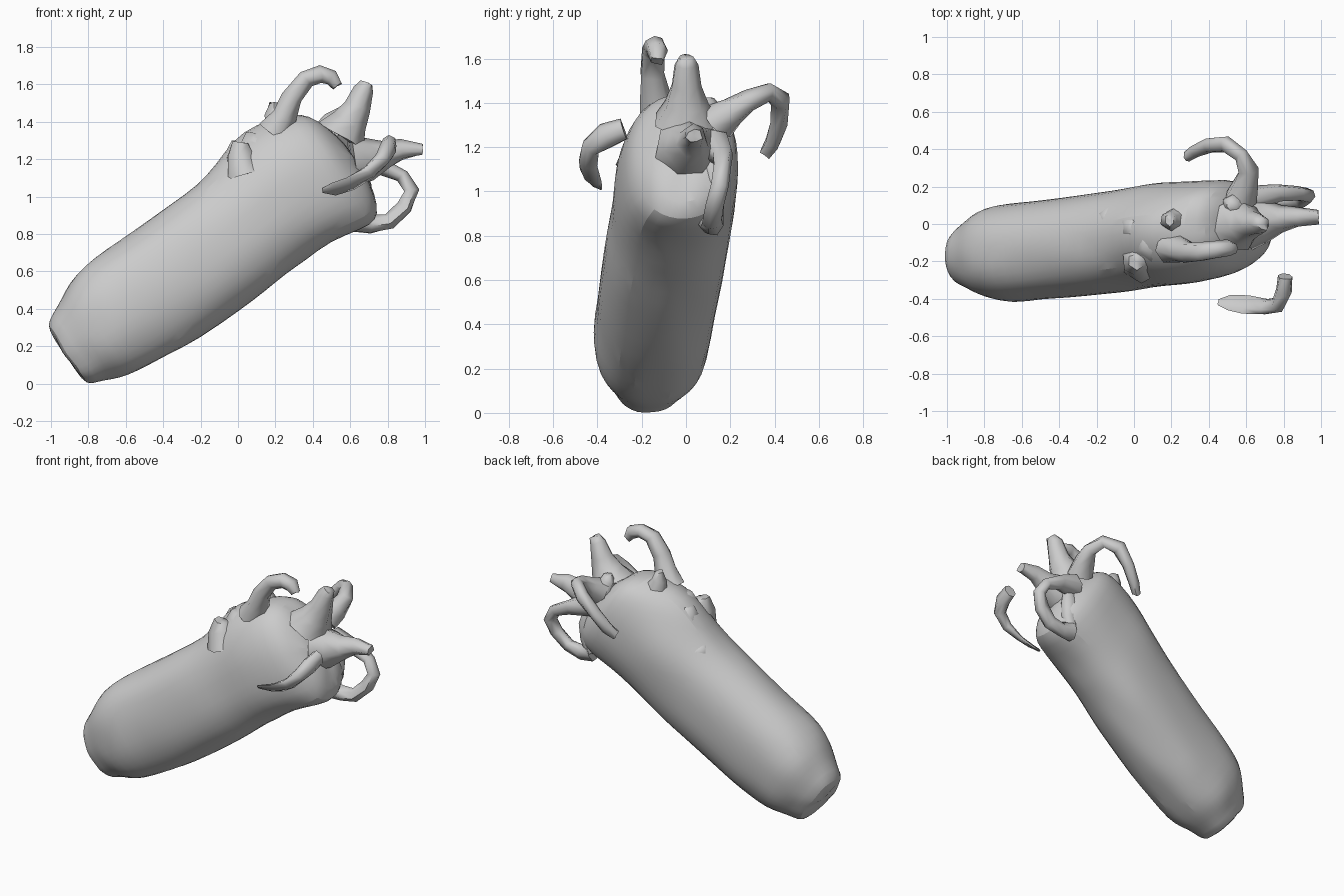
import bpy, bmesh, math, random
from mathutils import Vector

random.seed(4)


def finish(name, rings, subdiv=0, angle=35, rough=0.0):
    """Skin a list of rings with closed ends, optionally roughening the surface."""
    bm = bmesh.new()
    vs = [[bm.verts.new(p + Vector([random.uniform(-rough, rough) for _ in range(3)]))
           for p in r] for r in rings]
    n = len(vs[0])
    for a, b in zip(vs, vs[1:]):
        for i in range(n):
            j = (i + 1) % n
            bm.faces.new((a[i], a[j], b[j], b[i]))
    for end in (vs[0], vs[-1]):
        c = bm.verts.new(sum((v.co for v in end), Vector()) / n)
        for i in range(n):
            bm.faces.new((end[i], end[(i + 1) % n], c))
    bmesh.ops.recalc_face_normals(bm, faces=bm.faces)
    me = bpy.data.meshes.new(name)
    bm.to_mesh(me)
    bm.free()
    ob = bpy.data.objects.new(name, me)
    bpy.context.collection.objects.link(ob)
    if subdiv:
        m = ob.modifiers.new("soften", 'SUBSURF')
        m.levels = m.render_levels = subdiv
    bpy.ops.object.select_all(action='DESELECT')
    ob.select_set(True)
    bpy.context.view_layer.objects.active = ob
    bpy.ops.object.shade_smooth_by_angle(angle=math.radians(angle))
    return ob


def tube(name, pts, ref=(0, 0, 1), sides=7, rough=0.007):
    """Tapered tube; each point is x, y, z, radius along ref, optional cross radius."""
    P = [Vector(p[:3]) for p in pts]
    rings, prev, v = [], None, Vector(ref)
    for i, p in enumerate(P):
        t = (P[min(i + 1, len(P) - 1)] - P[max(i - 1, 0)]).normalized()
        if prev:
            v = prev.rotation_difference(t) @ v
        v = (v - t * v.dot(t)).normalized()
        u = t.cross(v)
        rv, ru = pts[i][3], pts[i][-1]
        rings.append([p + v * rv * math.cos(a) + u * ru * math.sin(a)
                      for a in (2 * math.pi * k / sides for k in range(sides))])
        prev = t
    return finish(name, rings, angle=65, rough=rough)


# Tilted trunk: x, y, z of centre, half height, half width, crest height on top
stations = [
    (-0.925, -0.17, 0.155, 0.11, 0.10, 0),
    (-0.915, -0.17, 0.155, 0.195, 0.15, 0),
    (-0.87, -0.17, 0.19, 0.22, 0.175, 0),
    (-0.81, -0.16, 0.24, 0.255, 0.215, 0),
    (-0.75, -0.155, 0.285, 0.295, 0.25, 0),
    (-0.65, -0.155, 0.36, 0.32, 0.268, 0),
    (-0.53, -0.14, 0.435, 0.33, 0.27, 0),
    (-0.40, -0.13, 0.515, 0.337, 0.27, 0),
    (-0.165, -0.10, 0.68, 0.343, 0.272, 0),
    (-0.04, -0.085, 0.775, 0.342, 0.275, 0.0),
    (0.085, -0.065, 0.87, 0.34, 0.277, 0.03),
    (0.19, -0.05, 0.955, 0.345, 0.278, 0.07),
    (0.31, -0.04, 1.05, 0.35, 0.278, 0.06),
    (0.48, -0.018, 1.14, 0.368, 0.262, 0.0),
    (0.56, -0.005, 1.155, 0.34, 0.225, 0),
    (0.61, 0.0, 1.165, 0.26, 0.17, 0),
    (0.64, 0.0, 1.18, 0.14, 0.11, 0),
]
perp, side = Vector((-0.54, 0, 0.84)), Vector((0, 1, 0))
rings = []
for x, y, z, h, w, crest in stations:
    ring = []
    for k in range(20):
        a = 2 * math.pi * k / 20
        c, s = math.cos(a), math.sin(a)
        f = (abs(c) ** 2.4 + abs(s) ** 2.4) ** (-1 / 2.4)
        lift = h * c * f + crest * max(c, 0) ** 4
        ring.append(Vector((x, y, z)) + perp * lift + side * w * s * f)
    rings.append(ring)
finish("trunk", rings, subdiv=1, angle=30, rough=0.009)

# Curled tendrils
tube("top_tendril", [(0.19, -0.13, 1.34, .09), (0.245, -0.14, 1.43, .07),
                     (0.29, -0.15, 1.53, .055), (0.36, -0.15, 1.63, .05),
                     (0.44, -0.14, 1.655, .05), (0.50, -0.13, 1.635, .045),
                     (0.53, -0.13, 1.59, .03)], ref=(0, 1, 0))
tube("back_tendril", [(0.57, 0.14, 1.31, .09), (0.60, 0.21, 1.36, .07),
                      (0.61, 0.29, 1.41, .05), (0.57, 0.37, 1.45, .04),
                      (0.49, 0.43, 1.41, .045), (0.40, 0.42, 1.31, .04),
                      (0.33, 0.39, 1.22, .035), (0.28, 0.36, 1.17, .025)])
tube("front_tendril", [(0.81, -0.28, 1.28, .05, .04), (0.80, -0.36, 1.25, .06, .045),
                       (0.77, -0.43, 1.20, .045, .04), (0.70, -0.445, 1.13, .05, .03),
                       (0.60, -0.43, 1.07, .06, .02), (0.51, -0.42, 1.04, .055, .013),
                       (0.45, -0.42, 1.03, .02, .008)], rough=0.003)
tube("face_loop", [(0.63, 0.11, 0.87, .065), (0.71, 0.12, 0.85, .05),
                   (0.81, 0.12, 0.87, .045), (0.89, 0.13, 0.94, .045),
                   (0.925, 0.15, 1.03, .04), (0.88, 0.165, 1.11, .04),
                   (0.77, 0.165, 1.16, .05), (0.63, 0.13, 1.20, .08)])

# Horn and snout
tube("horn", [(0.55, 0.0, 1.32, .15), (0.60, 0.0, 1.40, .10), (0.64, 0.0, 1.48, .07),
              (0.67, 0.0, 1.57, .05), (0.69, 0.0, 1.61, .035)], ref=(0, 1, 0))
tube("snout", [(0.61, 0.01, 1.19, .15), (0.70, 0.02, 1.20, .12), (0.79, 0.03, 1.225, .075),
               (0.88, 0.035, 1.25, .055), (0.985, 0.035, 1.25, .035)])

# Lip ridge down one side of the face
tube("lip_ridge", [(0.64, 0.11, 1.14, .05), (0.66, 0.13, 1.06, .05),
                   (0.66, 0.13, 0.96, .05), (0.63, 0.11, 0.88, .05)], ref=(0, 1, 0))

# Broken stubs along the back: base x, y, z, radius, height
for x, y, z, r, h in [(-0.14, 0.03, 1.05, .06, .04), (0.0, -0.02, 1.20, .07, .10),
                      (0.01, -0.20, 1.16, .075, .13), (0.19, 0.02, 1.40, .05, .10),
                      (0.09, -0.10, 1.28, .09, .06), (0.52, 0.10, 1.37, .05, .05)]:
    tube("back_stub", [(x + .03, y, z - .04, r * 1.5), (x, y, z + h * .5, r),
                       (x, y, z + h, r * .6)], ref=(0, 1, 0), sides=6)
